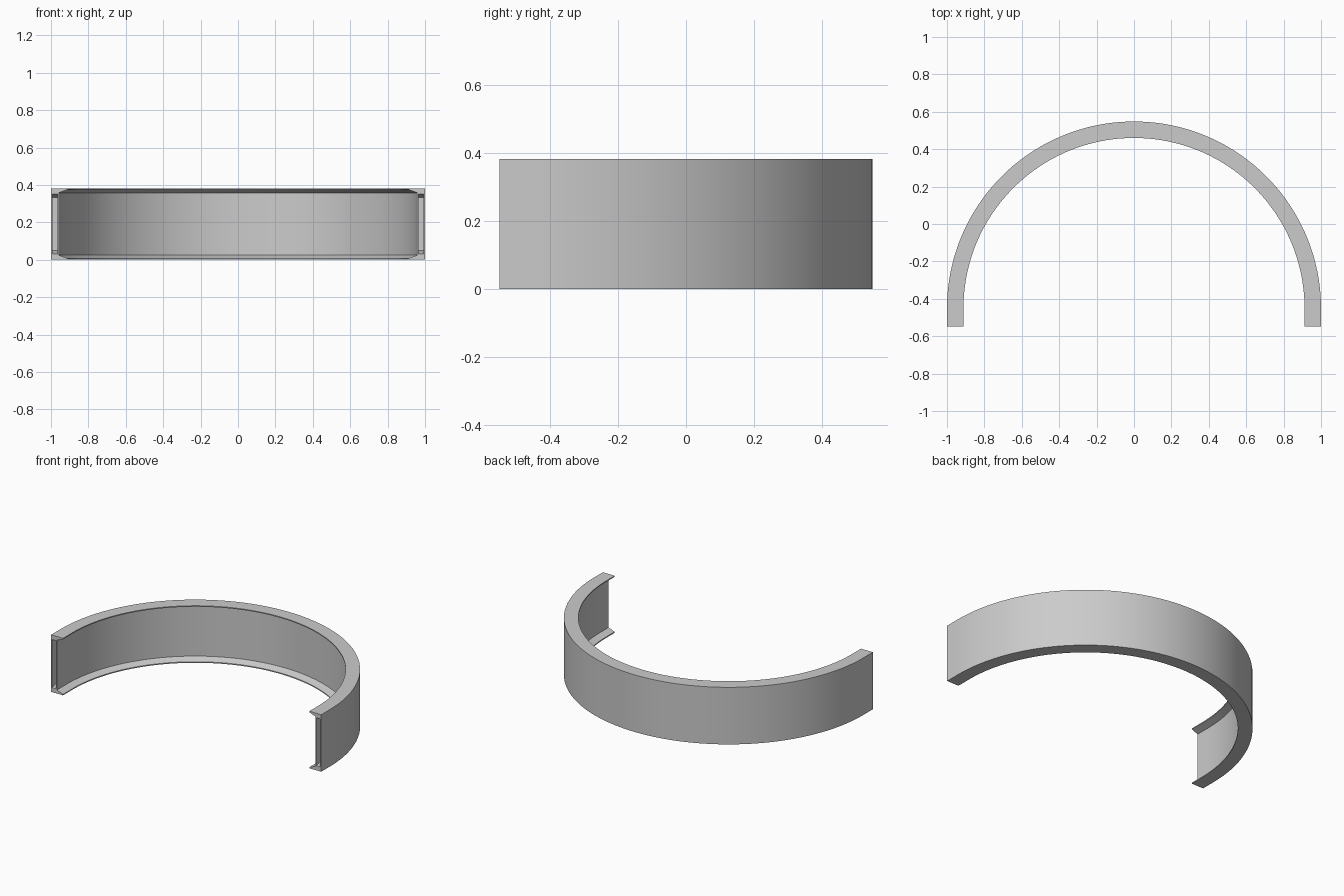
import bpy, bmesh, math

cube = bpy.data.objects.get("Cube")
if cube:
    bpy.data.objects.remove(cube, do_unlink=True)

HEIGHT = 0.382
FRONT, CENTRE = -0.548, -0.452   # open ends and arc centre along y
OUTER, WEB, LIP = 1.0, 0.957, 0.912
TIP, ROOT = 0.007, 0.024         # flange thickness at its edge and at the web
STEPS = 96

grey = bpy.data.materials.new("plain grey")
grey.use_nodes = True
colour = (0.6, 0.6, 0.6, 1)
grey.diffuse_color = colour
grey.node_tree.nodes["Principled BSDF"].inputs["Base Color"].default_value = colour


def make_object(name, bm):
    bmesh.ops.recalc_face_normals(bm, faces=bm.faces[:])
    mesh = bpy.data.meshes.new(name)
    bm.to_mesh(mesh)
    bm.free()
    obj = bpy.data.objects.new(name, mesh)
    bpy.context.collection.objects.link(obj)
    mesh.materials.append(grey)
    return obj


# Channel section: radius and height, mirrored about mid height
lower = [(WEB, ROOT), (LIP, TIP), (LIP, 0), (OUTER, 0)]
section = lower + [(r, HEIGHT - z) for r, z in reversed(lower)]

# Half ring with a short straight run at each open end
bm = bmesh.new()
angles = [math.pi * i / STEPS for i in range(STEPS + 1)]
stations = [(0, FRONT)] + [(a, CENTRE) for a in angles] + [(math.pi, FRONT)]
rings = [[bm.verts.new((r * math.cos(a), y + r * math.sin(a), z)) for r, z in section]
         for a, y in stations]
for a, b in zip(rings, rings[1:]):
    for i in range(len(section)):
        j = (i + 1) % len(section)
        bm.faces.new((a[i], a[j], b[j], b[i]))
bm.faces.new(rings[0])
bm.faces.new(rings[-1])
channel = make_object("curved_channel", bm)

# Tapered sockets in the open ends of the web
for side in (-1, 1):
    bm = bmesh.new()
    bmesh.ops.create_cube(bm, size=1)
    for v in bm.verts:
        back = v.co.y > 0
        v.co.x = side * (OUTER + WEB) / 2 + v.co.x * 0.028
        v.co.z = HEIGHT / 2 + v.co.z * (0.286 if back else 0.33)
        v.co.y = FRONT + 0.08 if back else FRONT - 0.02
    cutter = make_object("socket_cutter", bm)
    cutter.hide_render = True
    mod = channel.modifiers.new("socket", "BOOLEAN")
    mod.operation = "DIFFERENCE"
    mod.solver = "EXACT"
    mod.object = cutter
    bpy.context.view_layer.objects.active = channel
    bpy.ops.object.modifier_apply(modifier=mod.name)
    bpy.data.objects.remove(cutter, do_unlink=True)

bpy.ops.object.select_all(action="DESELECT")
channel.select_set(True)
bpy.context.view_layer.objects.active = channel
bpy.ops.object.shade_smooth_by_angle(angle=math.radians(20))
